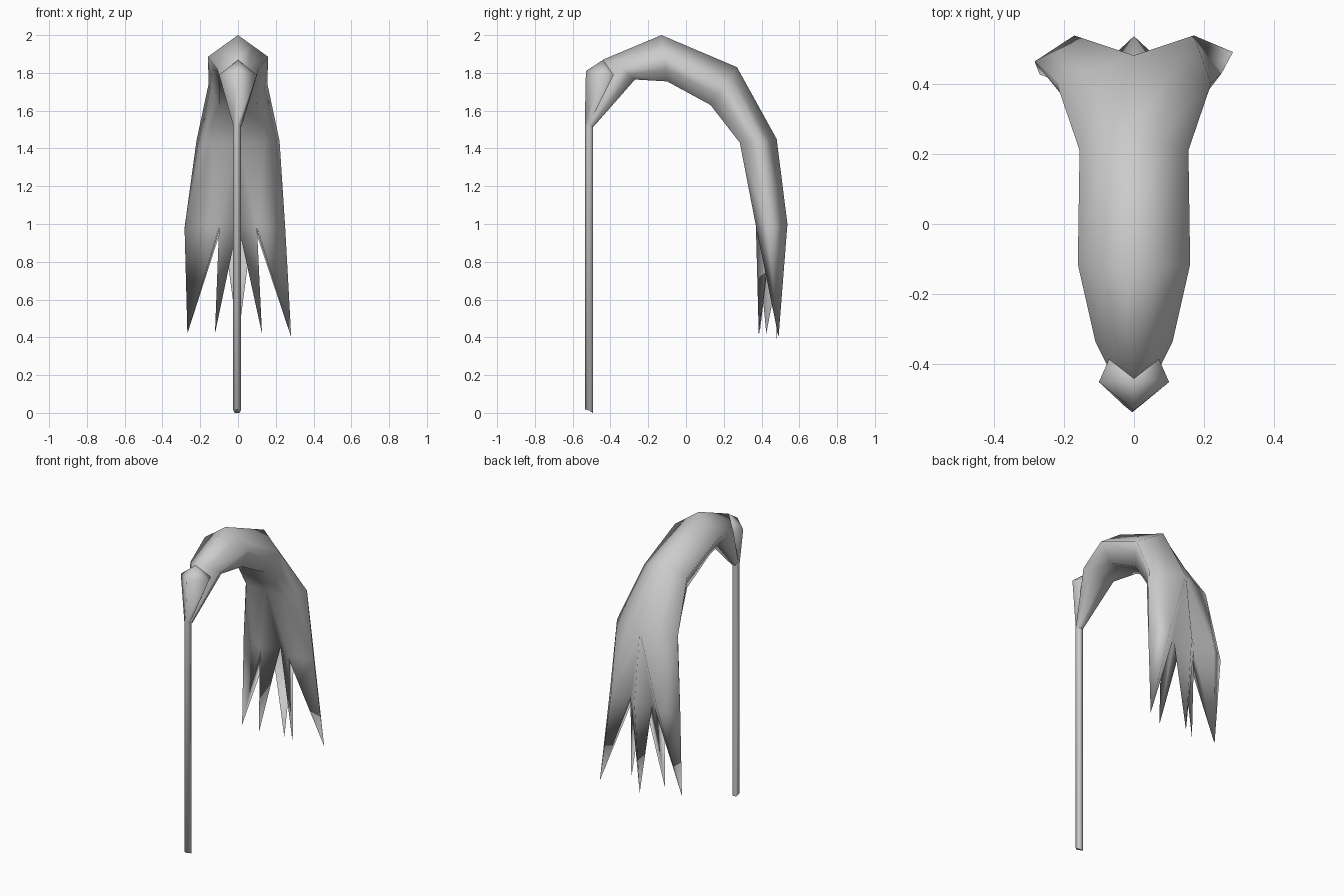
import bpy, math

if "Cube" in bpy.data.objects:
    bpy.data.objects.remove(bpy.data.objects["Cube"])


def make(name, verts, faces, smooth=180):
    me = bpy.data.meshes.new(name)
    me.from_pydata(verts, [], faces)
    me.update()
    ob = bpy.data.objects.new(name, me)
    bpy.context.collection.objects.link(ob)
    bpy.ops.object.select_all(action='DESELECT')
    ob.select_set(True)
    bpy.context.view_layer.objects.active = ob
    bpy.ops.object.mode_set(mode='EDIT')
    bpy.ops.mesh.select_all(action='SELECT')
    bpy.ops.mesh.normals_make_consistent(inside=False)
    bpy.ops.object.mode_set(mode='OBJECT')
    bpy.ops.object.shade_smooth_by_angle(angle=math.radians(smooth))
    return ob


def flip(p):
    return (-p[0], p[1], p[2])


def mirror_ring(half):
    # half runs from top centre to underside centre; mirrored to a closed ring
    return half + [flip(p) for p in half[-2:0:-1]]


def mid(a, b):
    return tuple((i + j) / 2 for i, j in zip(a, b))


def penta_ring(apex, side, low):
    # pentagon with edge midpoints: ten points
    under = (0, low[1], low[2])
    return mirror_ring([apex, mid(apex, side), side, mid(side, low), low, under])


# Stem: thin five-sided pole, slightly slanted at the foot
n = 5
ring = [(0.022 * math.sin(math.tau * i / n) - 0.005,
         -0.512 - 0.024 * math.cos(math.tau * i / n)) for i in range(n)]
stem = [(x, y, 0.01 - 0.2 * (y + 0.49)) if z == 0 else (x, y, z)
        for z in (0, 1.525) for x, y in ring]
stem[2:4] = [(x, y, 0.0) for x, y, z in stem[2:4]]
make("stem", stem, [(i, (i + 1) % n, n + (i + 1) % n, n + i) for i in range(n)]
     + [tuple(range(n)), tuple(range(n, 2 * n))], 80)

# Calyx: small pentagonal cup at the top of the stem
cup = [(0, -0.53, 1.81), (0.10, -0.45, 1.79), (0.06, -0.36, 1.79),
       (-0.06, -0.36, 1.79), (-0.10, -0.45, 1.79)]
base = stem[n:]
cap = (0, -0.44, 1.868)
make("calyx", base + cup + [cap],
     [(i, (i + 1) % n, n + (i + 1) % n, n + i) for i in range(n)]
     + [(n + i, n + (i + 1) % n, 2 * n) for i in range(n)])

# Flower tube: pentagonal rings arching over, ending in a deeply folded ring
rings = [
    penta_ring((0, -0.53, 1.525), (0.02, -0.515, 1.52), (0.014, -0.49, 1.515)),
    penta_ring((0, -0.44, 1.87), (0.11, -0.335, 1.82), (0.068, -0.27, 1.765)),
    penta_ring((0, -0.13, 2.0), (0.16, -0.115, 1.885), (0.10, -0.10, 1.755)),
    penta_ring((0, 0.27, 1.83), (0.155, 0.21, 1.745), (0.10, 0.13, 1.63)),
    penta_ring((0, 0.48, 1.45), (0.22, 0.40, 1.44), (0.14, 0.285, 1.43)),
    mirror_ring([(0, 0.535, 1.0), (0.08, 0.46, 1.0), (0.17, 0.537, 1.0),
                 (0.25, 0.43, 0.98), (0.10, 0.37, 0.99), (0, 0.44, 1.0)]),
]
rings[-1][7] = (-0.283, 0.463, 0.98)   # left lobe spreads wider
verts = [p for r in rings for p in r]
faces = [(a * 10 + i, a * 10 + (i + 1) % 10, a * 10 + 10 + (i + 1) % 10, a * 10 + 10 + i)
         for a in range(4) for i in range(10)]

# Lobes: crease lines fan out from the top and underside centres of ring 4
for s in (1, -1):
    d = [40 + (s * i) % 10 for i in range(6)]
    e = [50 + (s * i) % 10 for i in range(6)]
    faces += [(d[0], e[0], e[1]), (d[0], e[1], e[2]), (d[0], e[2], d[1]),
              (d[1], e[2], d[2]), (d[2], e[2], e[3]), (d[2], e[3], d[3]),
              (d[3], e[3], d[4]), (d[4], e[3], e[4]), (d[4], e[4], d[5]),
              (d[5], e[4], e[5])]

# Five closed, pointed petals growing from the last ring
petals = [((9, 0, 1), (0, 0.48, 0.39)),
          ((1, 2, 3, 4), (0.282, 0.49, 0.40)), ((1, 4, 5), (0.127, 0.385, 0.42)),
          ((5, 6, 9), (-0.122, 0.39, 0.42)), ((6, 7, 8, 9), (-0.268, 0.425, 0.42))]
for edge, tip in petals:
    verts.append(tip)
    for a, b in zip(edge, edge[1:] + edge[:1]):
        faces.append((50 + a, 50 + b, len(verts) - 1))
make("flower", verts, faces)
